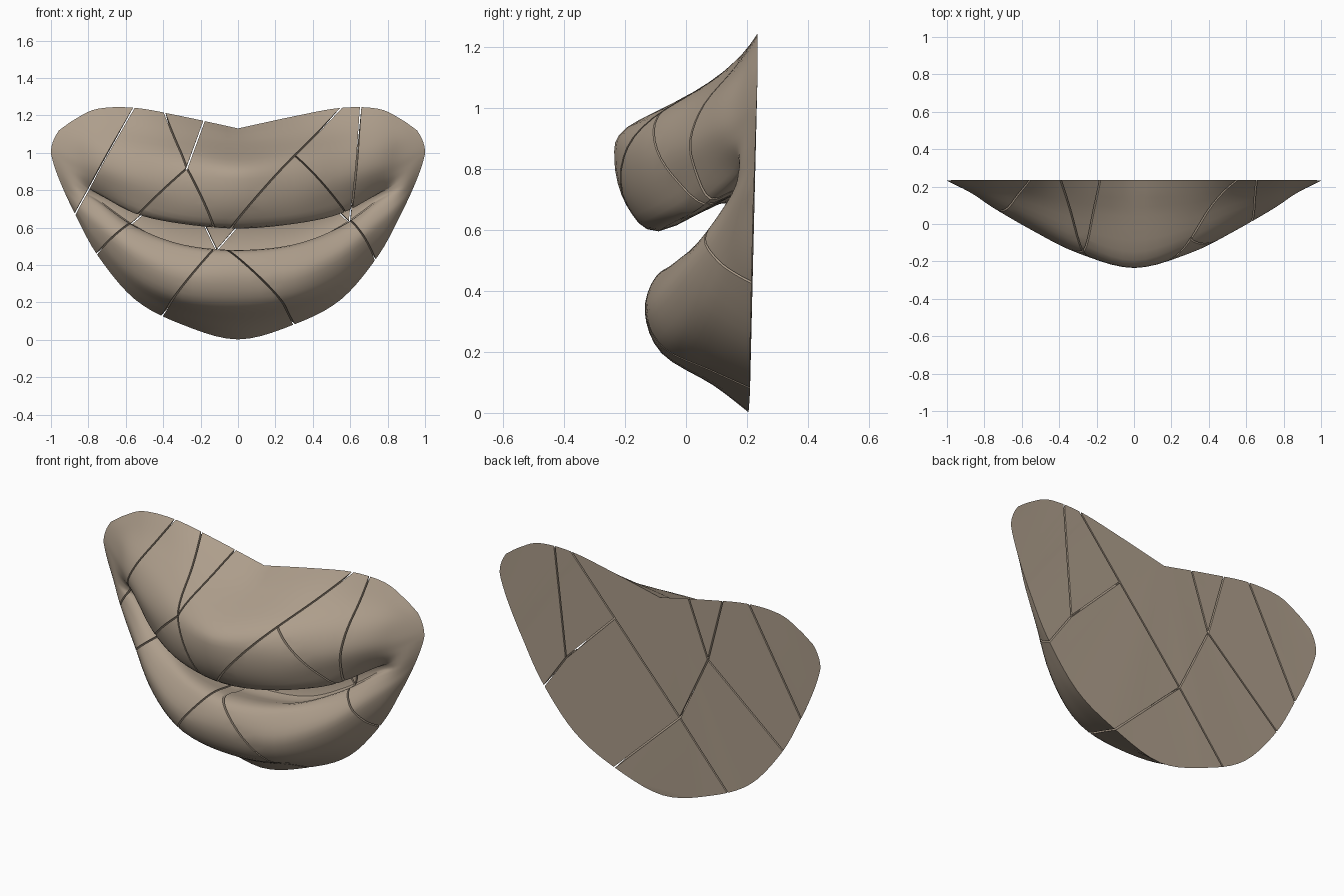
import bpy, bmesh, math
from mathutils import Vector

if "Cube" in bpy.data.objects:
    bpy.data.objects.remove(bpy.data.objects["Cube"])

# One flat clay colour
clay = bpy.data.materials.new("clay_brown")
clay.diffuse_color = (0.42, 0.34, 0.26, 1)
clay.use_nodes = True
clay.node_tree.nodes["Principled BSDF"].inputs["Base Color"].default_value = clay.diffuse_color

# Lip cross-sections (y, z) from top edge, over both lips, to bottom edge, keyed by x
SECTIONS = {
    0.0: [(.235, 1.13), (.04, 1.045), (-.195, .935), (-.235, .83), (-.195, .68), (-.09, .595), (.16, .69),
          (.185, .46), (-.02, .48), (-.1, .445), (-.135, .33), (-.08, .195), (.09, .09), (.205, .002)],
    .3: [(.235, 1.195), (.07, 1.08), (-.10, .97), (-.155, .85), (-.13, .70), (-.05, .62), (.17, .70),
         (.19, .49), (.01, .51), (-.06, .465), (-.11, .35), (-.06, .225), (.08, .15), (.21, .082)],
    .55: [(.235, 1.24), (.14, 1.12), (.02, 1.0), (-.03, .88), (-.01, .77), (.05, .675), (.185, .725),
          (.195, .61), (.11, .605), (.04, .56), (-.01, .46), (.03, .34), (.12, .27), (.21, .215)],
    .75: [(.235, 1.235), (.18, 1.14), (.11, 1.03), (.085, .93), (.11, .85), (.165, .785), (.19, .785),
          (.195, .75), (.165, .735), (.135, .69), (.115, .62), (.135, .54), (.17, .49), (.215, .45)],
    .87: [(.235, 1.18), (.205, 1.12), (.18, 1.05), (.166, .97), (.168, .91), (.172, .87), (.174, .845),
          (.175, .82), (.175, .795), (.177, .765), (.18, .73), (.19, .70), (.205, .685), (.22, .67)],
}

# Shards as convex polygons in (x, z), reaching past the outline
SHARDS = {
    "left_corner": [(-.505, 1.34), (-2, 1.5), (-2, .3), (-.98, .48)],
    "upper_left": [(-.505, 1.34), (-.98, .48), (-.98, .275), (-.29, .87), (-.415, 1.34)],
    "upper_left_wedge": [(-.415, 1.34), (-.29, .87), (-.12, 1.34)],
    "upper_middle": [(-.12, 1.34), (-.29, .87), (-.11, .49), (.29, .95), (.629, 1.34)],
    "upper_right": [(.629, 1.34), (.29, .95), (.60, .64), (.67, 1.34)],
    "right_corner": [(.67, 1.34), (.60, .64), (.88, .24), (2, .2), (2, 1.4)],
    "lower_right": [(.29, .95), (-.11, .49), (.52, -.11), (.88, .24), (.60, .64)],
    "lower_middle": [(-.11, .49), (-.61, -.11), (.52, -.11)],
    "lower_left": [(-.11, .49), (-.29, .87), (-.98, .275), (-.61, -.11)],
}
HALF_GAP = 0.004
CRACK_DIR = Vector((-.06, 1, -.17))   # cracks run slightly askew through the depth
CRACK_Y = .13


def smooth_line(pts, n):
    """Catmull-Rom curve through the points, n steps per span."""
    p = [2 * pts[0] - pts[1]] + pts + [2 * pts[-1] - pts[-2]]
    out = []
    for i in range(1, len(p) - 2):
        a, b, c, d = p[i - 1:i + 3]
        for k in range(n):
            t = k / n
            out.append(.5 * (2 * b + (c - a) * t + (2 * a - 5 * b + 4 * c - d) * t * t
                             + (3 * b - a - 3 * c + d) * t ** 3))
    return out + [pts[-1]]


def build_lips():
    """Closed, uncut body of both lips with a flat back."""
    cols = [[Vector((x, y, z)) for y, z in sec] for x, sec in SECTIONS.items()]
    rim = []
    for i in range(14):
        z = 1.12 - .40 * i / 13
        x = 1 - (3 * (z - 1) ** 2 if z > 1 else .55 * (1 - z) ** 1.3)
        rim.append(Vector((x, .235 - .013 * i / 13, z)))
    cols.append(rim)
    left = [[Vector((-v.x, v.y, v.z)) for v in c] for c in cols[:0:-1]]
    mid = len(left)
    cols = [smooth_line(c, 4) for c in left + cols]
    rows = []
    for i, r in enumerate(zip(*cols)):
        r = list(r)
        if i < 3:   # pointed notch in the middle of the top edge
            rows.append(smooth_line(r[:mid + 1], 5)[:-1] + smooth_line(r[mid:], 5))
        else:
            rows.append(smooth_line(r, 5))
    bm = bmesh.new()
    g = [[bm.verts.new(v) for v in r] for r in rows]
    for r, s in zip(g, g[1:]):
        for i in range(len(r) - 1):
            bm.faces.new((r[i], s[i], s[i + 1], r[i + 1]))
    edge = [e for e in bm.edges if e.is_boundary]
    bmesh.ops.triangle_fill(bm, edges=edge, use_beauty=True, normal=(0, 1, 0))
    bmesh.ops.recalc_face_normals(bm, faces=bm.faces)
    return bm


# Cut the body into shards with narrow cracks between them
body = build_lips()
for name, poly in SHARDS.items():
    bm = body.copy()
    area = sum(a[0] * b[1] - b[0] * a[1] for a, b in zip(poly, poly[1:] + poly[:1]))
    if area < 0:
        poly = poly[::-1]
    for a, b in zip(poly, poly[1:] + poly[:1]):
        along = Vector((b[0] - a[0], 0, b[1] - a[1]))
        out = CRACK_DIR.cross(along).normalized()
        if out.dot(Vector((along.z, 0, -along.x))) < 0:
            out = -out
        co = Vector((a[0], CRACK_Y, a[1])) - out * HALF_GAP
        bmesh.ops.bisect_plane(bm, geom=bm.verts[:] + bm.edges[:] + bm.faces[:], dist=1e-5,
                               plane_co=co, plane_no=out, clear_outer=True)
        rim = [e for e in bm.edges if e.is_boundary]
        if rim:
            bmesh.ops.triangle_fill(bm, edges=rim, use_beauty=True, normal=out)
    bmesh.ops.recalc_face_normals(bm, faces=bm.faces)
    me = bpy.data.meshes.new(name + "_shard")
    bm.to_mesh(me)
    bm.free()
    me.materials.append(clay)
    ob = bpy.data.objects.new(name + "_shard", me)
    bpy.context.collection.objects.link(ob)
    bpy.ops.object.select_all(action='DESELECT')
    ob.select_set(True)
    bpy.context.view_layer.objects.active = ob
    bpy.ops.object.shade_smooth_by_angle(angle=math.radians(40))
body.free()
